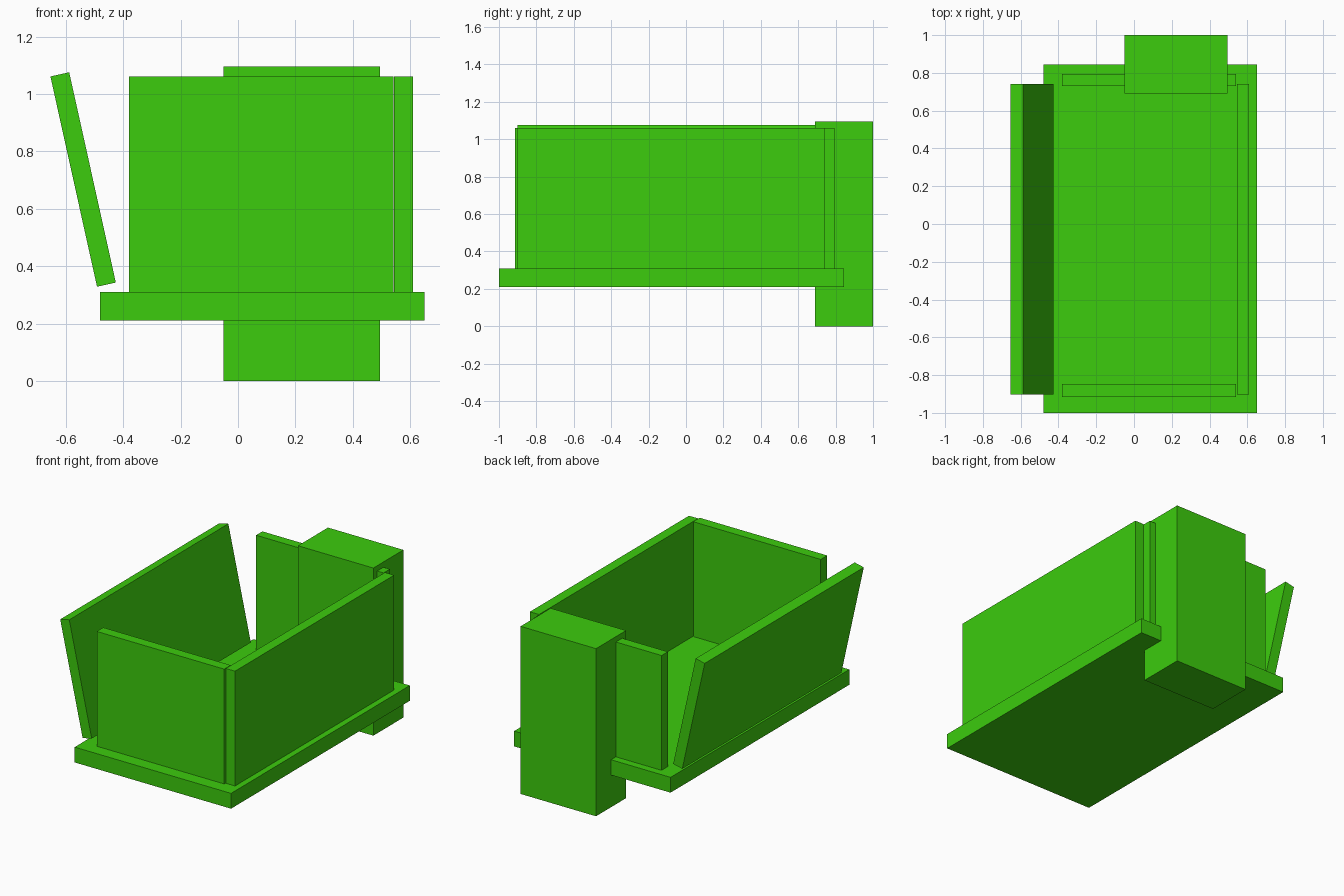
import bpy
import math

default = bpy.data.objects.get("Cube")
if default:
    bpy.data.objects.remove(default, do_unlink=True)

# Single flat green
green = bpy.data.materials.new("bright_green")
green.use_nodes = True
colour = (0.045, 0.604, 0.004, 1.0)
green.diffuse_color = colour
green.node_tree.nodes["Principled BSDF"].inputs["Base Color"].default_value = colour


def box(name, x, y, z, tilt=0.0):
    """Box from (min, max) ranges, optionally tilted about the y axis."""
    bpy.ops.mesh.primitive_cube_add(size=1, location=[sum(r) / 2 for r in (x, y, z)])
    ob = bpy.context.object
    ob.name = name
    ob.scale = [r[1] - r[0] for r in (x, y, z)]
    ob.rotation_euler.y = tilt
    ob.data.materials.append(green)
    return ob


WALL_Z = (0.31, 1.06)
SIDE_Y = (-0.902, 0.74)

# Floor slab and rear post
box("floor_slab", (-0.48, 0.65), (-1.0, 0.845), (0.21, 0.31))
box("rear_post", (-0.05, 0.495), (0.69, 1.0), (0.0, 1.095))

# Upright walls
box("front_wall", (-0.38, 0.541), (-0.915, -0.848), WALL_Z)
box("back_wall", (-0.38, 0.541), (0.73, 0.795), WALL_Z)
box("left_wall", (0.544, 0.61), SIDE_Y, WALL_Z)

# Open side panel leaning outwards
box("right_leaning_panel", (-0.573, -0.506), SIDE_Y, (0.327, 1.077), math.radians(-12.5))
